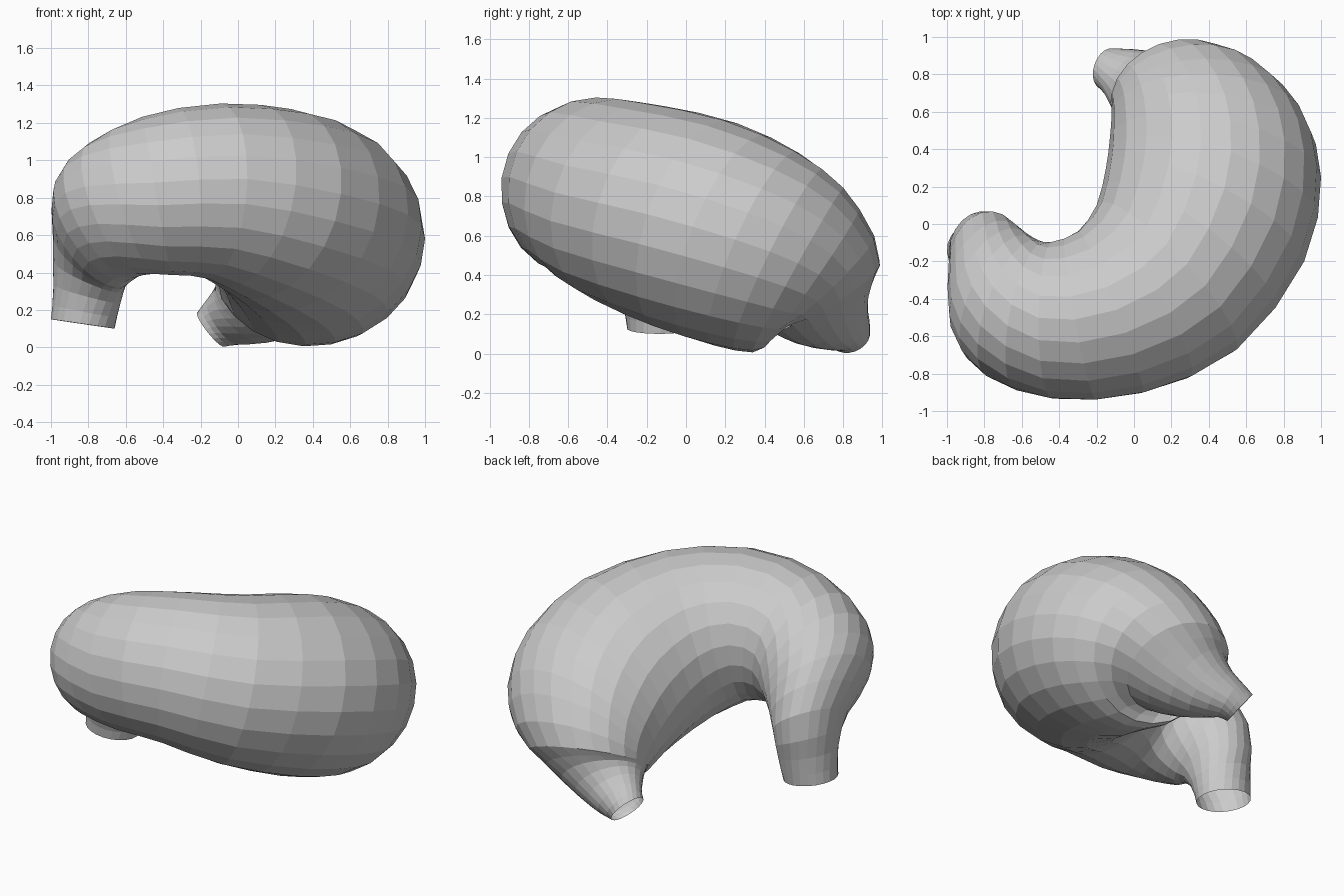
import bpy, bmesh, math
from mathutils import Vector as V

if "Cube" in bpy.data.objects:
    bpy.data.objects.remove(bpy.data.objects["Cube"])


def catmull(a, b, c, d, t):
    return 0.5 * (2 * b + (c - a) * t + (2 * a - 5 * b + 4 * c - d) * t * t
                  + (3 * b - a - 3 * c + d) * t ** 3)


def refine(rows, n):
    # Smoothly insert extra sections between the given ones
    out = []
    for i in range(len(rows) - 1):
        q = [rows[max(0, min(len(rows) - 1, i + k))] for k in (-1, 0, 1, 2)]
        for s in range(n):
            out.append([catmull(q[0][j], q[1][j], q[2][j], q[3][j], s / n) for j in range(3)])
    return out + [rows[-1]]


def sweep(name, rows, sides, n=2):
    # Each row: inner edge point, outer edge point, half height of the ellipse
    rows = refine([(V(a), V(b), h) for a, b, h in rows], n)
    mid = [(a + b) / 2 for a, b, h in rows]
    bm = bmesh.new()
    rings = []
    for i, (a, b, h) in enumerate(rows):
        tangent = mid[min(i + 1, len(mid) - 1)] - mid[max(i - 1, 0)]
        w = (b - a) / 2
        up = w.cross(tangent).normalized() * h
        rings.append([bm.verts.new(mid[i] + w * math.cos(t) + up * math.sin(t))
                      for t in (math.tau * k / sides for k in range(sides))])
    for r, s in zip(rings, rings[1:]):
        for k in range(sides):
            m = (k + 1) % sides
            bm.faces.new((r[k], s[k], s[m], r[m]))
    # Point the faces outwards (both pipe ends stay open)
    bmesh.ops.recalc_face_normals(bm, faces=bm.faces[:])
    me = bpy.data.meshes.new(name)
    bm.to_mesh(me)
    bm.free()
    ob = bpy.data.objects.new(name, me)
    bpy.context.collection.objects.link(ob)
    return ob


# Curved sac: lower outlet pipe, bend, wide dome, then fanning into the inlet pipe
sweep("stomach", [
    ((-.66, -.13, .10), (-1.0, -.15, .15), .16),
    ((-.63, -.11, .24), (-.985, -.18, .33), .19),
    ((-.60, -.10, .38), (-.985, -.28, .57), .28),
    ((-.54, -.11, .50), (-.98, -.55, .77), .34),
    ((-.48, -.12, .62), (-.82, -.78, .86), .38),
    ((-.42, -.10, .74), (-.45, -.93, .88), .43),
    ((-.30, -.04, .77), (.05, -.90, .90), .47),
    ((-.20, .10, .71), (.55, -.67, .82), .525),
    ((-.15, .30, .60), (.91, -.20, .71), .56),
    ((-.13, .45, .49), (1.0, .25, .58), .54),
    ((-.12, .57, .39), (.91, .57, .46), .48),
    ((-.12, .61, .34), (.72, .75, .34), .38),
    ((-.12, .62, .31), (.46, .80, .20), .29),
    ((-.13, .67, .29), (.21, .84, .09), .20),
    ((-.17, .74, .24), (.02, .88, .04), .13),
    ((-.22, .80, .18), (-.07, .86, .01), .11),
], 22)
